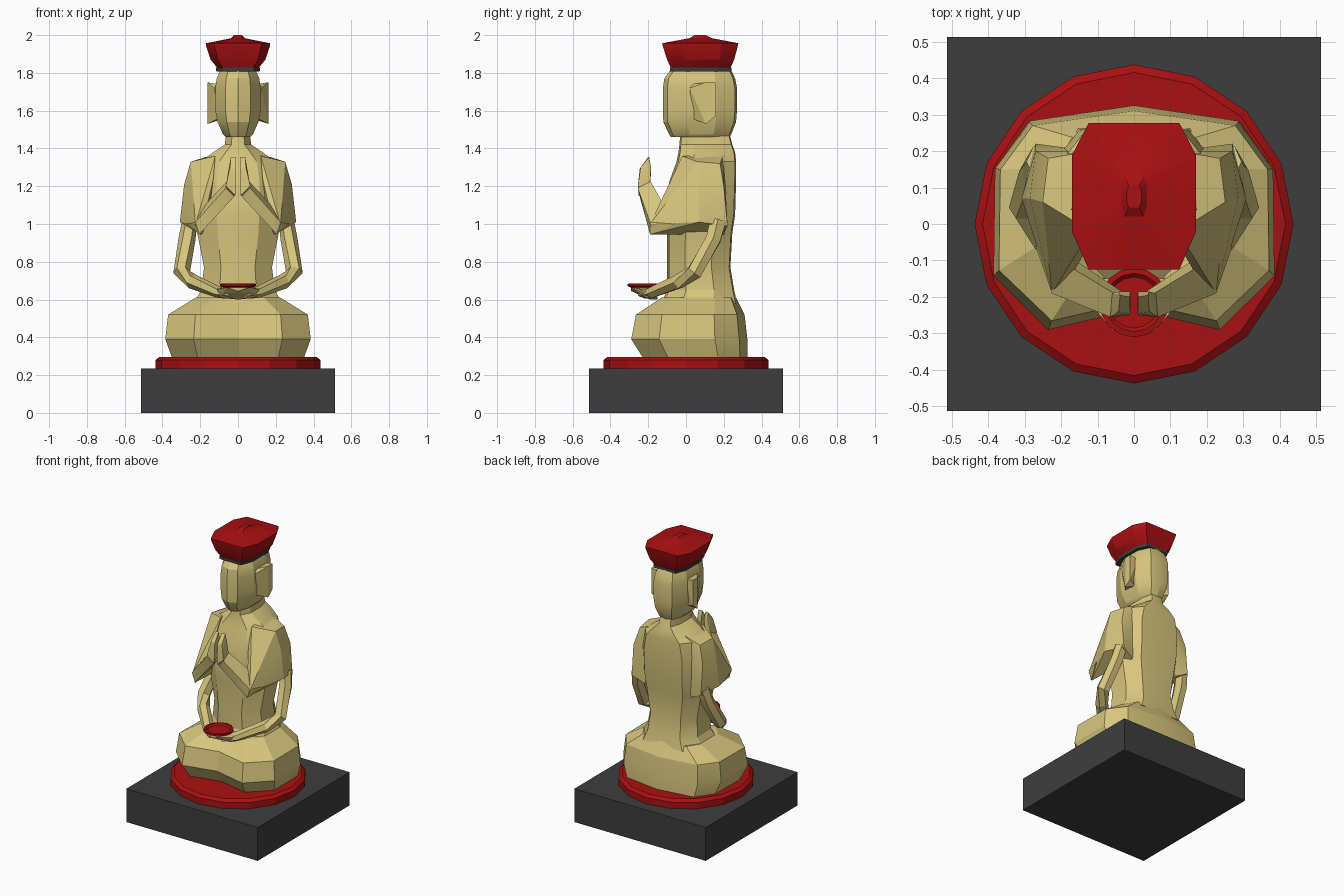
import bpy, bmesh, math
from mathutils import Vector


def mat(name, c):
    m = bpy.data.materials.new(name)
    m.diffuse_color = (*c, 1)
    return m


GOLD = mat("gold", (0.69, 0.57, 0.21))
RED = mat("red", (0.40, 0.005, 0.006))
DARK = mat("dark", (0.048, 0.048, 0.048))


def finish(bm, name, m, angle=20):
    bmesh.ops.recalc_face_normals(bm, faces=bm.faces[:])
    me = bpy.data.meshes.new(name)
    bm.to_mesh(me)
    bm.free()
    ob = bpy.data.objects.new(name, me)
    bpy.context.collection.objects.link(ob)
    me.materials.append(m)
    bpy.ops.object.select_all(action='DESELECT')
    ob.select_set(True)
    bpy.context.view_layer.objects.active = ob
    bpy.ops.object.shade_smooth_by_angle(angle=math.radians(angle))
    return ob


def skin(bm, rings):
    vs = [[bm.verts.new(p) for p in r] for r in rings]
    n = len(vs[0])
    for a, b in zip(vs, vs[1:]):
        for i in range(n):
            j = (i + 1) % n
            bm.faces.new((a[i], a[j], b[j], b[i]))
    bm.faces.new(vs[0])
    bm.faces.new(vs[-1])


def loft(name, half, sections, m):
    """Stack a mirrored half outline (x 0..1, y 0..1 front to back) as (z, half width, front, back)."""
    full = half + [(-x, t) for x, t in reversed(half[1:-1])]
    bm = bmesh.new()
    skin(bm, [[(x * w, f + t * (b - f), z) for x, t in full] for z, w, f, b in sections])
    return finish(bm, name, m)


def lathe(name, n, sections, m, y=0):
    bm = bmesh.new()
    skin(bm, [[(r * math.sin(2 * math.pi * i / n), y + r * math.cos(2 * math.pi * i / n), z)
               for i in range(n)] for r, z in sections])
    return finish(bm, name, m)


def pair(name, build, m):
    for side, s in (("right", 1), ("left", -1)):
        bm = bmesh.new()
        build(bm)
        for v in bm.verts:
            v.co.x *= s
        finish(bm, side + "_" + name, m)


def hull(pts):
    def build(bm):
        for p in pts:
            bm.verts.new(p)
        bmesh.ops.convex_hull(bm, input=bm.verts[:])
        loose = [v for v in bm.verts if not v.link_faces]
        bmesh.ops.delete(bm, geom=loose, context='VERTS')
    return build


def limb(path, n=6):
    """Tube along (x, y, z, half width, half depth)."""
    def build(bm):
        P = [Vector(p[:3]) for p in path]
        rings = []
        for i, p in enumerate(path):
            t = (P[min(i + 1, len(P) - 1)] - P[max(i - 1, 0)]).normalized()
            u = Vector((0, 1, 0))
            u = (u - t * u.dot(t)).normalized()
            w = t.cross(u)
            rings.append([P[i] + w * (p[3] * math.cos(2 * math.pi * k / n))
                          + u * (p[4] * math.sin(2 * math.pi * k / n)) for k in range(n)])
        skin(bm, rings)
    return build


# plinth and cushion
bm = bmesh.new()
bmesh.ops.create_cube(bm, size=1)
for v in bm.verts:
    v.co = (v.co.x * 1.025, v.co.y * 1.025, (v.co.z + 0.5) * 0.235)
finish(bm, "plinth", DARK)
lathe("cushion", 16, [(0.437, 0.235), (0.437, 0.28), (0.415, 0.297)], RED)

# crossed legs
loft("lap", [(0, .09), (.61, 0), (1, .24), (.99, .72), (.75, .93), (0, 1)],
     [(0.295, 0.35, -0.23, 0.325), (0.39, 0.385, -0.29, 0.325),
      (0.52, 0.37, -0.265, 0.31), (0.61, 0.225, -0.13, 0.265)], GOLD)

# torso, from waist to neck
body = [(0, 0), (.5, .03), (1, .28), (1, .7), (.65, .98), (0, 1)]
loft("torso", body,
     [(0.58, 0.235, -0.13, 0.27), (0.65, 0.195, -0.10, 0.255), (0.77, 0.18, -0.10, 0.235),
      (0.95, 0.215, -0.10, 0.245), (1.05, 0.225, -0.11, 0.26), (1.22, 0.23, -0.09, 0.265),
      (1.33, 0.20, -0.05, 0.265), (1.38, 0.13, -0.04, 0.26), (1.42, 0.07, -0.035, 0.245),
      (1.48, 0.062, -0.03, 0.23)], GOLD)

# head
head = [(0, 0), (.55, .06), (1, .33), (1, .72), (.6, .97), (0, 1)]
loft("head", head,
     [(1.46, 0.065, -0.08, 0.23), (1.475, 0.08, -0.09, 0.24), (1.54, 0.108, -0.12, 0.265),
      (1.60, 0.12, -0.122, 0.27), (1.72, 0.12, -0.122, 0.27), (1.77, 0.113, -0.115, 0.26),
      (1.812, 0.095, -0.085, 0.24)], GOLD)
pair("ear", hull([(0.10, 0.02, 1.74), (0.10, 0.155, 1.74), (0.10, 0.03, 1.56), (0.10, 0.13, 1.55),
                  (0.125, 0.02, 1.72), (0.162, 0.155, 1.75), (0.162, 0.105, 1.75),
                  (0.162, 0.155, 1.57), (0.162, 0.105, 1.53)]), GOLD)

# hat
hat = [(0, 0), (.73, 0), (1, .26), (1, .78), (.73, 1), (0, 1)]
loft("hat_band", hat, [(1.808, 0.115, -0.085, 0.24), (1.828, 0.118, -0.085, 0.24)], DARK)
loft("hat", hat,
     [(1.825, 0.108, -0.08, 0.235), (1.87, 0.145, -0.10, 0.255), (1.945, 0.17, -0.124, 0.275),
      (1.957, 0.17, -0.125, 0.277), (1.984, 0.035, 0.02, 0.135), (2.0, 0.02, 0.045, 0.105)], RED)

# shoulders with upper sleeves
pair("sleeve", hull([(0.12, -0.02, 1.36), (0.12, 0.2, 1.37), (0.25, 0.06, 1.33), (0.235, 0.18, 1.32),
                     (0.285, 0.07, 1.21), (0.27, 0.2, 1.2), (0.308, 0.07, 1.01), (0.27, 0.22, 0.99),
                     (0.225, -0.19, 1.0), (0.20, -0.19, 0.945), (0.18, 0.2, 0.945),
                     (0.16, -0.1, 1.02), (0.13, -0.07, 1.24)]), GOLD)

# raised forearms and joined palms
pair("raised_forearm", hull([(0.225, -0.19, 1.01), (0.205, -0.19, 0.945), (0.27, -0.06, 1.0),
                             (0.16, -0.10, 1.0), (0.20, -0.12, 1.07), (0.065, -0.255, 1.19),
                             (0.02, -0.245, 1.145), (0.025, -0.19, 1.15), (0.055, -0.19, 1.23)]), GOLD)
pair("raised_hand", hull([(0.012, -0.25, 1.15), (0.065, -0.255, 1.2), (0.05, -0.19, 1.15),
                          (0.025, -0.19, 1.18), (0.06, -0.19, 1.22), (0.01, -0.245, 1.29),
                          (0.042, -0.24, 1.3), (0.012, -0.20, 1.355), (0.038, -0.195, 1.355),
                          (0.01, -0.185, 1.3), (0.042, -0.185, 1.3)]), GOLD)

# lowered arms holding the dish
pair("lowered_arm", limb([(0.255, 0.17, 1.02, 0.04, 0.05), (0.27, 0.145, 0.92, 0.045, 0.045),
                          (0.298, 0.045, 0.745, 0.045, 0.045), (0.24, -0.04, 0.695, 0.04, 0.042),
                          (0.10, -0.18, 0.637, 0.03, 0.04), (0.03, -0.215, 0.632, 0.028, 0.05)]), GOLD)
pair("lowered_hand", hull([(0.10, -0.15, 0.61), (0.12, -0.15, 0.66), (0.0, -0.15, 0.60),
                           (0.0, -0.15, 0.665), (0.0, -0.29, 0.645), (0.0, -0.29, 0.665),
                           (0.0, -0.19, 0.6), (0.06, -0.29, 0.665), (0.11, -0.23, 0.655),
                           (0.09, -0.21, 0.61)]), GOLD)
lathe("dish", 16, [(0.07, 0.66), (0.095, 0.672), (0.095, 0.683), (0.08, 0.685), (0.07, 0.675)], RED, -0.215)
